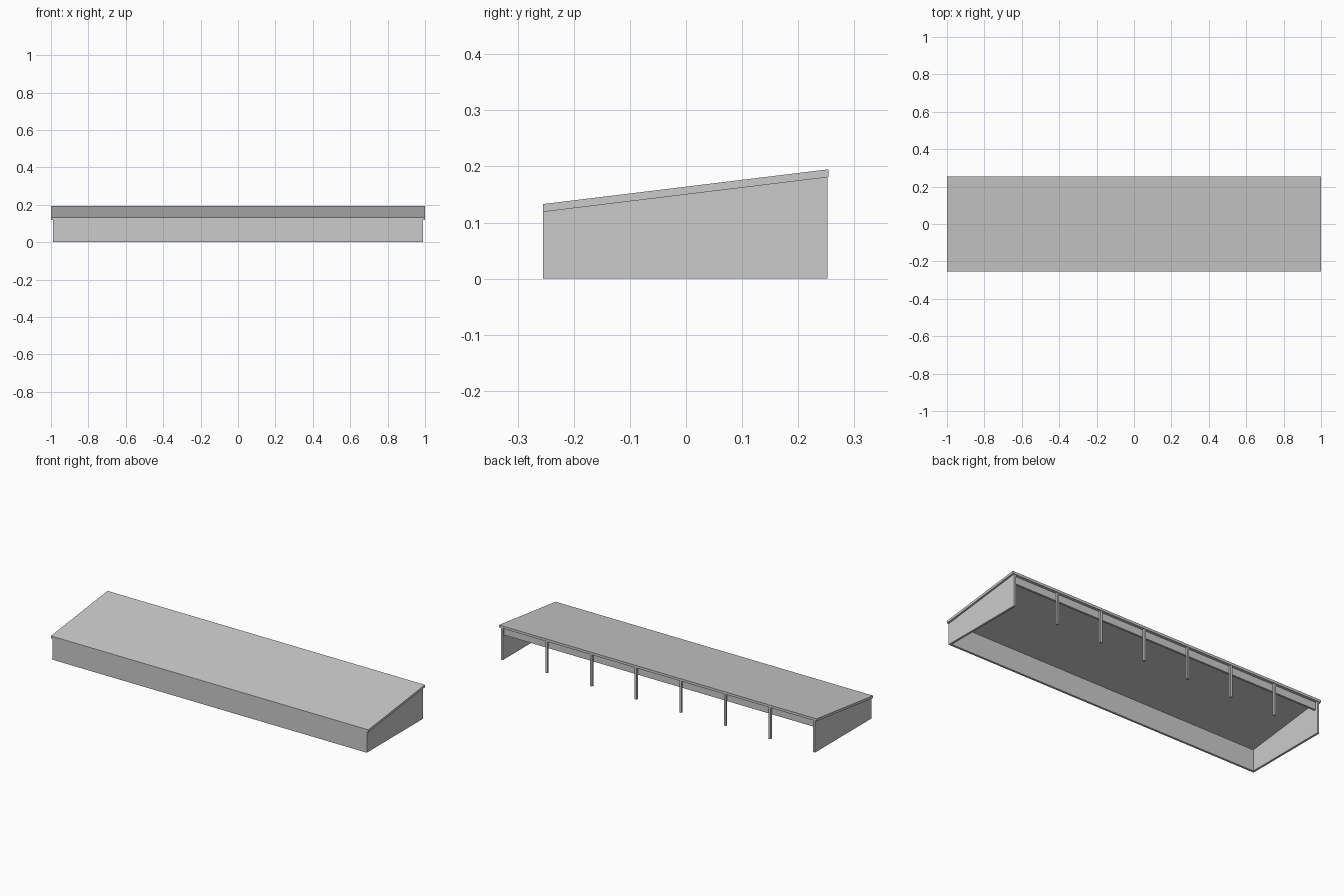
import bpy
import bmesh

cube = bpy.data.objects.get("Cube")
if cube:
    bpy.data.objects.remove(cube, do_unlink=True)

# One plain grey finish
GREY = (0.6, 0.6, 0.6, 1.0)
grey = bpy.data.materials.new("plain_grey")
grey.use_nodes = True
grey.diffuse_color = GREY
grey.node_tree.nodes["Principled BSDF"].inputs["Base Color"].default_value = GREY

FRONT, BACK = -0.255, 0.254      # roof edges
WALL_BACK = 0.252
THICK = 0.012
HALF = 0.99                      # outer face of the end walls
BAYS = 7


def under_roof(y):
    """Height of the roof underside at depth y."""
    return 0.119 + (y - FRONT) / (BACK - FRONT) * 0.062


def prism(name, profile, x0, x1):
    """Extrude a (y, z) profile along x."""
    bm = bmesh.new()
    face = bm.faces.new([bm.verts.new((x0, y, z)) for y, z in profile])
    grown = bmesh.ops.extrude_face_region(bm, geom=[face])["geom"]
    moved = [v for v in grown if isinstance(v, bmesh.types.BMVert)]
    bmesh.ops.translate(bm, verts=moved, vec=(x1 - x0, 0, 0))
    bmesh.ops.recalc_face_normals(bm, faces=bm.faces)
    mesh = bpy.data.meshes.new(name)
    bm.to_mesh(mesh)
    bm.free()
    mesh.materials.append(grey)
    obj = bpy.data.objects.new(name, mesh)
    bpy.context.collection.objects.link(obj)
    return obj


def upright(name, y0, y1, x0, x1, drop=None):
    """Board reaching the sloping roof; drop limits how far it hangs down."""
    base = 0 if drop is None else under_roof(y0) - drop
    return prism(name, [(y0, base), (y1, base), (y1, under_roof(y1)), (y0, under_roof(y0))], x0, x1)


# Sloping roof slab
prism("roof", [(FRONT, under_roof(FRONT)), (BACK, under_roof(BACK)),
               (BACK, under_roof(BACK) + 0.014), (FRONT, under_roof(FRONT) + 0.014)], -1, 1)

# End walls and the closed front wall
upright("right_end_wall", FRONT, WALL_BACK, -HALF, THICK - HALF)
upright("left_end_wall", FRONT, WALL_BACK, HALF - THICK, HALF)
upright("front_wall", FRONT, FRONT + THICK, THICK - HALF, HALF - THICK)

# Header beam behind the posts of the open side
upright("header_beam", WALL_BACK - 2 * THICK, WALL_BACK - THICK,
        THICK - HALF, HALF - THICK, drop=0.04)

# Evenly spaced posts
span = 2 * HALF - THICK
for i in range(1, BAYS):
    x = -span / 2 + span * i / BAYS
    upright(f"post_{i}", WALL_BACK - THICK, WALL_BACK, x - THICK / 2, x + THICK / 2)
